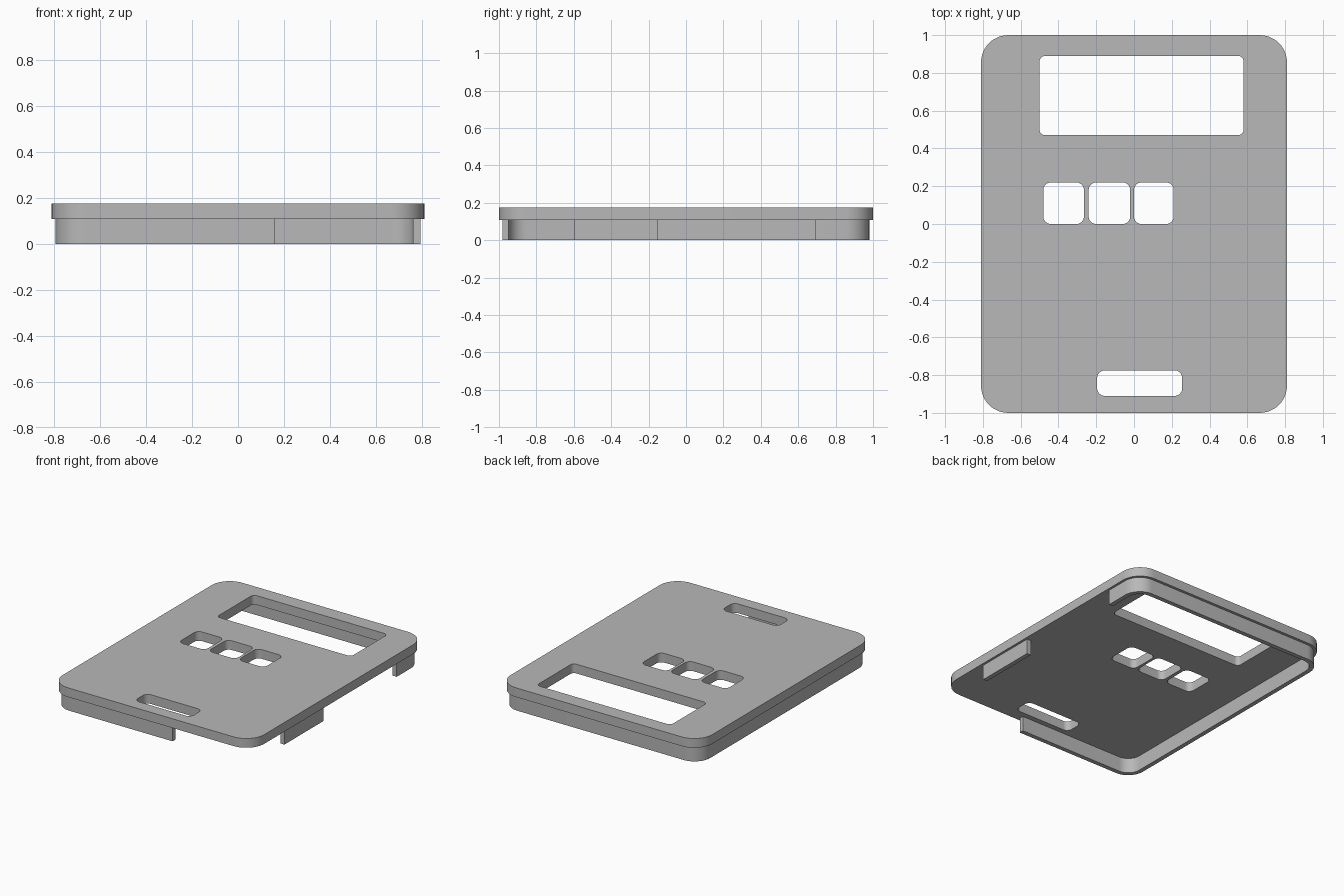
import bpy
import bmesh
from math import cos, sin, pi

cube = bpy.data.objects.get("Cube")
if cube:
    bpy.data.objects.remove(cube, do_unlink=True)

grey = bpy.data.materials.new("plain grey")
grey.use_nodes = True
colour = (0.48, 0.48, 0.48, 1)
grey.diffuse_color = colour
grey.node_tree.nodes["Principled BSDF"].inputs["Base Color"].default_value = colour

STEPS = 12
RIM_X, RIM_Y, RIM_R, WALL = 0.793, 0.98, 0.125, 0.032
RIM_TOP, PLATE_TOP = 0.108, 0.175


def arc(cx, cy, r, start):
    """Quarter circle, counter-clockwise from the given quarter."""
    angles = [(start + i / STEPS) * pi / 2 for i in range(STEPS + 1)]
    return [(cx + r * cos(a), cy + r * sin(a)) for a in angles]


def rounded_rect(x0, x1, y0, y1, r):
    return (arc(x1 - r, y1 - r, r, 0) + arc(x0 + r, y1 - r, r, 1)
            + arc(x0 + r, y0 + r, r, 2) + arc(x1 - r, y0 + r, r, 3))


def extrude(name, outlines, z0, z1):
    """Solid from closed outlines; outlines inside the first become holes."""
    curve = bpy.data.curves.new(name, "CURVE")
    curve.dimensions = "2D"
    curve.fill_mode = "BOTH"
    curve.extrude = (z1 - z0) / 2
    for outline in outlines:
        spline = curve.splines.new("POLY")
        spline.points.add(len(outline) - 1)
        for point, (x, y) in zip(spline.points, outline):
            point.co = (x, y, 0, 1)
        spline.use_cyclic_u = True
    source = bpy.data.objects.new(name + "_outline", curve)
    bpy.context.collection.objects.link(source)
    bpy.context.view_layer.update()
    evaluated = source.evaluated_get(bpy.context.evaluated_depsgraph_get())
    mesh = bpy.data.meshes.new_from_object(evaluated)
    bpy.data.objects.remove(source, do_unlink=True)

    bm = bmesh.new()
    bm.from_mesh(mesh)
    bmesh.ops.remove_doubles(bm, verts=bm.verts, dist=1e-5)
    bmesh.ops.translate(bm, verts=bm.verts, vec=(0, 0, (z0 + z1) / 2))
    bmesh.ops.recalc_face_normals(bm, faces=bm.faces)
    bm.to_mesh(mesh)
    bm.free()
    mesh.name = name
    mesh.materials.clear()
    mesh.materials.append(grey)

    obj = bpy.data.objects.new(name, mesh)
    bpy.context.collection.objects.link(obj)
    bpy.ops.object.select_all(action="DESELECT")
    obj.select_set(True)
    bpy.context.view_layer.objects.active = obj
    bpy.ops.object.shade_smooth_by_angle(angle=pi / 6)
    return obj


# Cover plate with display window, three button holes and a front slot
holes = [rounded_rect(-0.50, 0.58, 0.47, 0.89, 0.03),
         rounded_rect(-0.195, 0.255, -0.91, -0.775, 0.04)]
for left, right in ((-0.48, -0.265), (-0.24, -0.02), (0.0, 0.21)):
    holes.append(rounded_rect(left, right, 0.0, 0.22, 0.04))
extrude("cover_plate", [rounded_rect(-0.81, 0.81, -1, 1, 0.145)] + holes,
        RIM_TOP, PLATE_TOP)


# Rim wall round the back, right side and part of the front
def rim_path(inset):
    x, y, r = RIM_X - inset, RIM_Y - inset, RIM_R - inset
    cx, cy = x - r, y - r
    return ([(x, 0.69)] + arc(cx, cy, r, 0) + arc(-cx, cy, r, 1)
            + arc(-cx, -cy, r, 2) + [(0.16, -y)])


extrude("rim_wall", [rim_path(0) + rim_path(WALL)[::-1]], 0, RIM_TOP)

# Separate short wall on the open side
inner = RIM_X - WALL
extrude("side_wall", [[(inner, -0.6), (RIM_X, -0.6),
                       (RIM_X, -0.15), (inner, -0.15)]], 0, RIM_TOP)
